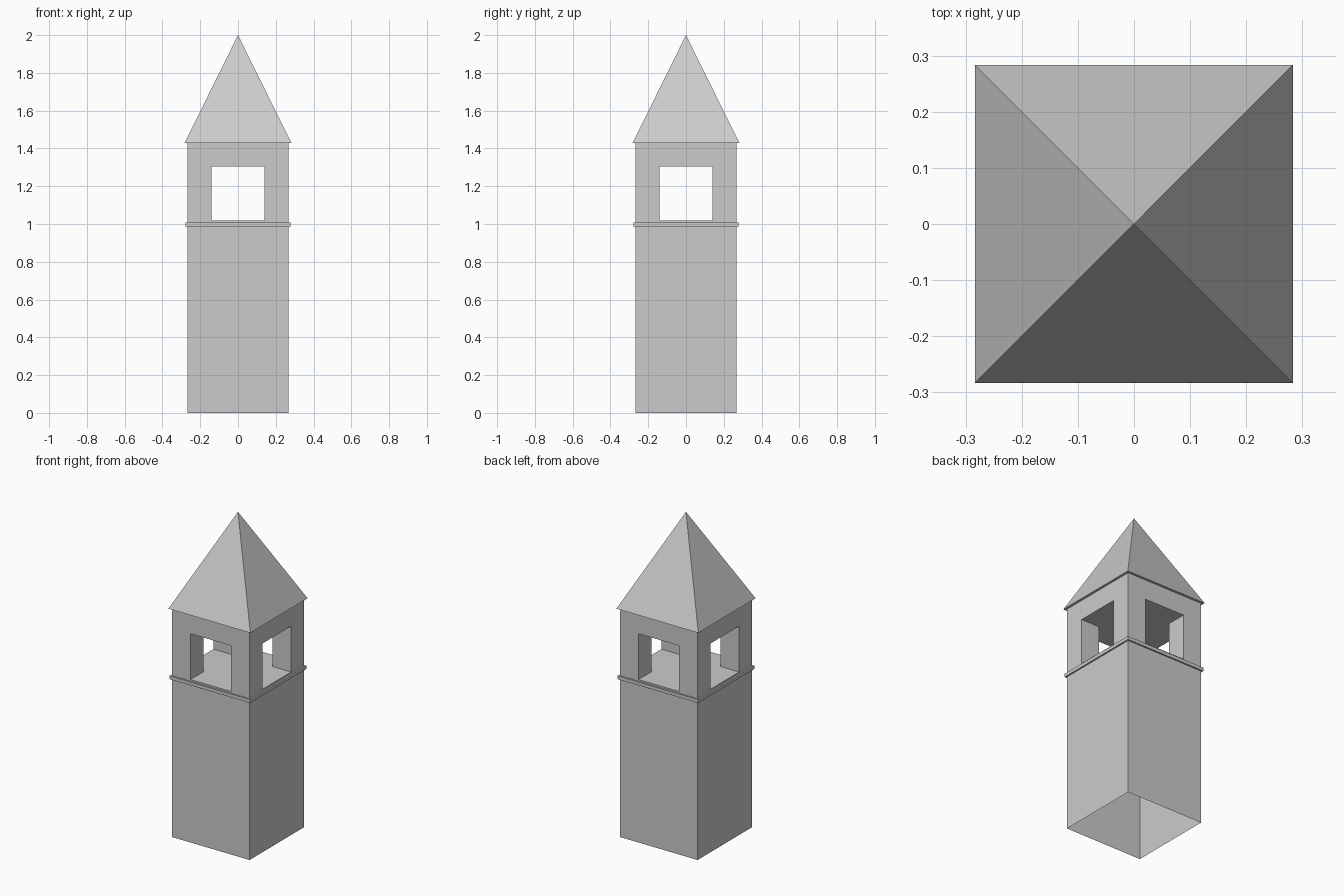
import bpy, bmesh
from math import pi, sqrt

if "Cube" in bpy.data.objects:
    bpy.data.objects.remove(bpy.data.objects["Cube"])

BODY, BAND, ROOF, WIN = 0.268, 0.278, 0.283, 0.14
Z_BAND, Z_BAND_TOP, Z_SILL, Z_LINTEL, Z_EAVE, Z_TOP = 0.987, 1.008, 1.018, 1.304, 1.428, 2.0


def prism(name, outline, z0, z1):
    """Closed straight-sided prism over a flat outline."""
    bm = bmesh.new()
    base = bm.faces.new([bm.verts.new((x, y, z0)) for x, y in outline])
    ret = bmesh.ops.extrude_face_region(bm, geom=[base], use_keep_orig=True)
    top = [v for v in ret["geom"] if isinstance(v, bmesh.types.BMVert)]
    bmesh.ops.translate(bm, verts=top, vec=(0, 0, z1 - z0))
    bmesh.ops.recalc_face_normals(bm, faces=bm.faces)
    mesh = bpy.data.meshes.new(name)
    bm.to_mesh(mesh)
    bm.free()
    obj = bpy.data.objects.new(name, mesh)
    bpy.context.collection.objects.link(obj)
    return obj


def square(r):
    return [(-r, -r), (r, -r), (r, r), (-r, r)]


# Tower body with a cross-shaped opening that leaves four corner posts
body = prism("tower_body", square(BODY), 0, Z_EAVE)
arm = [(WIN, -WIN), (0.5, -WIN), (0.5, WIN)]
cross = []
for i in range(4):
    cross += arm
    arm = [(-y, x) for x, y in arm]
cutter = prism("window_cutter", cross, Z_SILL, Z_LINTEL)
cutter.hide_render = True
mod = body.modifiers.new("windows", "BOOLEAN")
mod.operation, mod.solver, mod.object = "DIFFERENCE", "EXACT", cutter
bpy.context.view_layer.objects.active = body
bpy.ops.object.modifier_apply(modifier=mod.name)
bpy.data.objects.remove(cutter)

# Open underside of the hollow shaft; the top is covered by the roof
bm = bmesh.new()
bm.from_mesh(body.data)
ends = [f for f in bm.faces if abs(f.normal.z) > 0.9
        and (f.calc_center_median().z < 0.01 or f.calc_center_median().z > Z_EAVE - 0.01)]
bmesh.ops.delete(bm, geom=ends, context="FACES")
bm.to_mesh(body.data)
bm.free()

# Thin string course: ring of top, side and underside around the body
bm = bmesh.new()
loops = [[bm.verts.new((x, y, z)) for x, y in square(r)]
         for r, z in ((BODY, Z_BAND), (BAND, Z_BAND), (BAND, Z_BAND_TOP), (BODY, Z_BAND_TOP))]
for a, b in zip(loops, loops[1:]):
    for i in range(4):
        j = (i + 1) % 4
        bm.faces.new((a[i], a[j], b[j], b[i]))
mesh = bpy.data.meshes.new("string_course")
bm.to_mesh(mesh)
bm.free()
bpy.context.collection.objects.link(bpy.data.objects.new("string_course", mesh))

# Pyramid roof with a slight overhang
bpy.ops.mesh.primitive_cone_add(vertices=4, radius1=ROOF * sqrt(2), radius2=0,
                                depth=Z_TOP - Z_EAVE, location=(0, 0, (Z_EAVE + Z_TOP) / 2),
                                rotation=(0, 0, pi / 4))
bpy.context.object.name = "roof"
